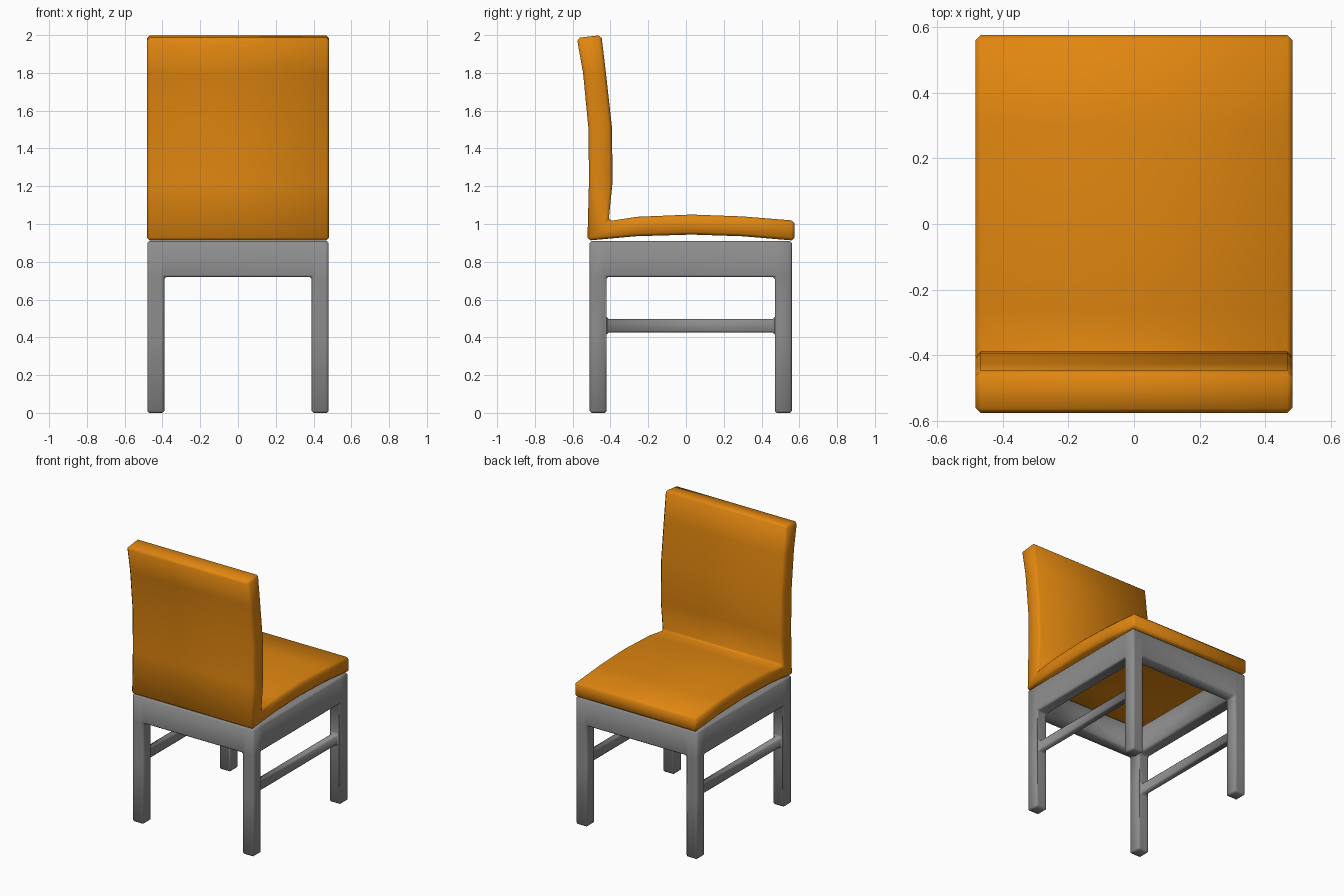
import bpy
import bmesh
from itertools import product

cube = bpy.data.objects.get("Cube")
if cube:
    bpy.data.objects.remove(cube, do_unlink=True)


def make_material(name, colour):
    mat = bpy.data.materials.new(name)
    mat.use_nodes = True
    mat.diffuse_color = colour
    mat.node_tree.nodes["Principled BSDF"].inputs["Base Color"].default_value = colour
    return mat


def finish(bm, name, mat, width):
    """Turn the bmesh into a softly bevelled, smooth object."""
    bmesh.ops.remove_doubles(bm, verts=bm.verts, dist=0.0001)
    bmesh.ops.recalc_face_normals(bm, faces=bm.faces)
    for face in bm.faces:
        face.smooth = True
    mesh = bpy.data.meshes.new(name)
    bm.to_mesh(mesh)
    bm.free()
    mesh.materials.append(mat)
    obj = bpy.data.objects.new(name, mesh)
    bpy.context.collection.objects.link(obj)
    bevel = obj.modifiers.new("Soft edges", 'BEVEL')
    bevel.width = width
    bevel.segments = 1
    bevel.limit_method = 'ANGLE'
    bevel.angle_limit = 0.6
    return obj


orange = make_material("orange upholstery", (0.75, 0.24, 0.005, 1))
grey = make_material("grey frame", (0.27, 0.27, 0.27, 1))

# Upholstered shell: (y, z) pairs of outer and inner points, from the top of
# the backrest down to the mitred corner and along the seat
HALF_WIDTH = 0.483
shell = [
    ((-0.578, 1.985), (-0.448, 2.0)),
    ((-0.545, 1.8), (-0.424, 1.8)),
    ((-0.516, 1.5), (-0.393, 1.52)),
    ((-0.514, 1.22), (-0.388, 1.23)),
    ((-0.522, 0.912), (-0.41, 1.015)),
    ((-0.27, 0.935), (-0.26, 1.038)),
    ((0.03, 0.944), (0.03, 1.05)),
    ((0.3, 0.935), (0.3, 1.04)),
    ((0.575, 0.912), (0.575, 1.018)),
]
bm = bmesh.new()
rings = []
for (yo, zo), (yi, zi) in shell:
    corners = [(-HALF_WIDTH, yo, zo), (HALF_WIDTH, yo, zo),
               (HALF_WIDTH, yi, zi), (-HALF_WIDTH, yi, zi)]
    rings.append([bm.verts.new(c) for c in corners])
for a, b in zip(rings, rings[1:]):
    for i in range(4):
        j = (i + 1) % 4
        bm.faces.new((a[i], a[j], b[j], b[i]))
bm.faces.new(rings[0])
bm.faces.new(rings[-1])
finish(bm, "seat_and_backrest", orange, 0.016)

# Frame: legs, apron and side stretchers as filled cells of a lattice
xs = [-0.48, -0.46, -0.41, -0.39, 0.39, 0.41, 0.46, 0.48]
ys = [-0.51, -0.42, 0.47, 0.56]
zs = [0, 0.425, 0.497, 0.72, 0.91]


def filled(i, j, k):
    if not (0 <= i < 7 and 0 <= j < 3 and 0 <= k < 4):
        return False
    if j != 1 and i != 3:
        return True                      # legs
    if k == 3:
        return not (i == 3 and j == 1)   # apron with open middle
    return k == 1 and j == 1 and i in (1, 5)  # stretchers


bm = bmesh.new()
for cell in product(range(7), range(3), range(4)):
    if not filled(*cell):
        continue
    for axis, side in product(range(3), (0, 1)):
        neighbour = list(cell)
        neighbour[axis] += 2 * side - 1
        if filled(*neighbour):
            continue
        quad = []
        for u, v in ((0, 0), (1, 0), (1, 1), (0, 1)):
            idx = list(cell)
            idx[axis] += side
            idx[(axis + 1) % 3] += u
            idx[(axis + 2) % 3] += v
            quad.append(bm.verts.new((xs[idx[0]], ys[idx[1]], zs[idx[2]])))
        bm.faces.new(quad)
finish(bm, "legs_apron_and_stretchers", grey, 0.014)
